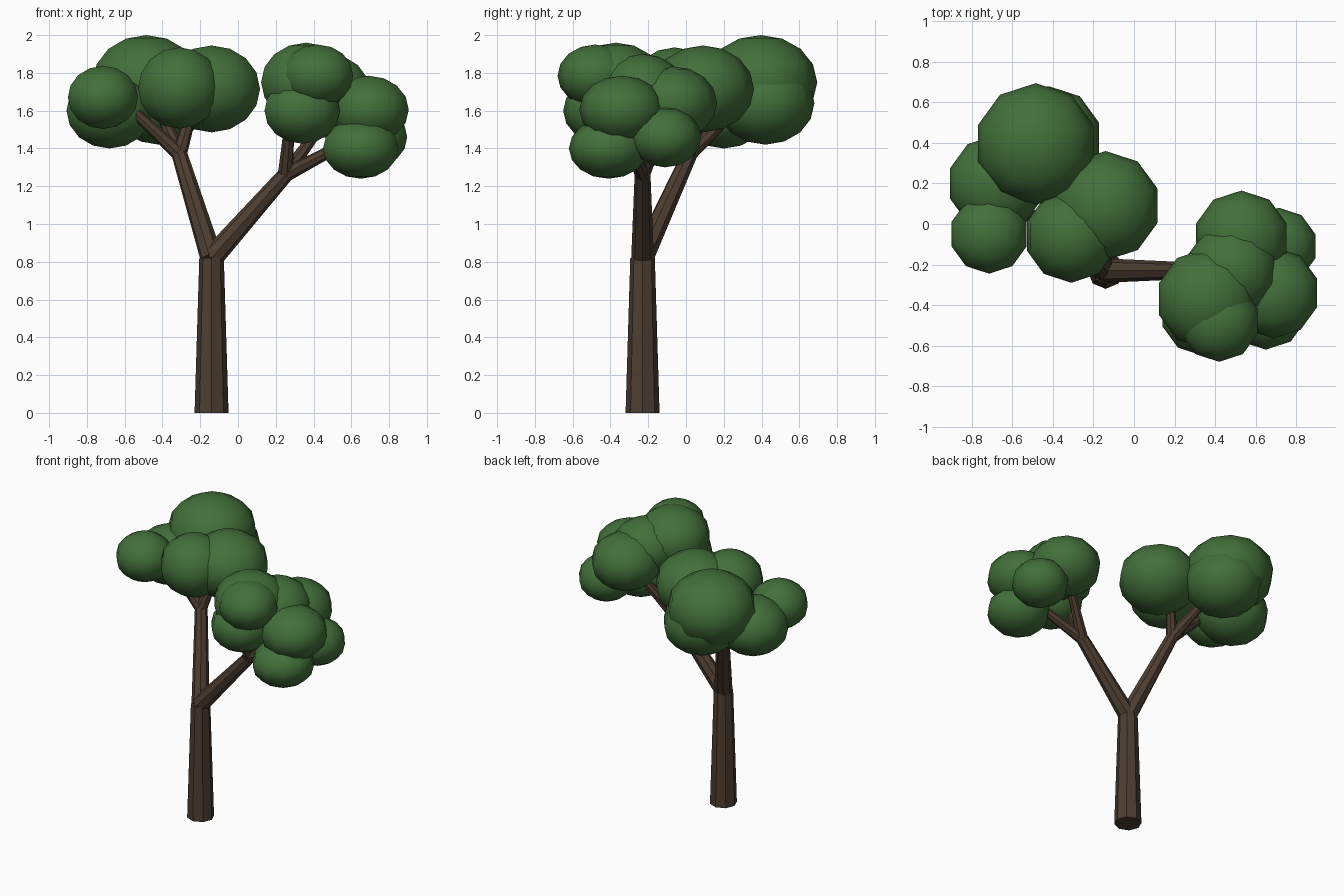
import bpy
from mathutils import Vector

if "Cube" in bpy.data.objects:
    bpy.data.objects.remove(bpy.data.objects["Cube"])


def material(name, color):
    m = bpy.data.materials.new(name)
    m.diffuse_color = color
    m.use_nodes = True
    m.node_tree.nodes["Principled BSDF"].inputs["Base Color"].default_value = m.diffuse_color
    return m


bark = material("bark", (0.075, 0.047, 0.03, 1))
leaf = material("leaf_green", (0.055, 0.16, 0.042, 1))


def limb(name, a, b, r1, r2):
    """Tapered eight-sided limb from a to b."""
    a, b = Vector(a), Vector(b)
    d = b - a
    bpy.ops.mesh.primitive_cone_add(vertices=8, radius1=r1, radius2=r2, depth=d.length,
                                    location=(a + b) / 2,
                                    rotation=d.to_track_quat('Z', 'Y').to_euler())
    o = bpy.context.object
    o.name = name
    o.data.materials.append(bark)


def puff(name, x, y, z, r, rz):
    """Squashed low-poly leaf ball."""
    bpy.ops.mesh.primitive_uv_sphere_add(segments=10, ring_count=8, radius=1, location=(x, y, z))
    o = bpy.context.object
    o.name = name
    o.scale = (r, r, rz)
    o.data.materials.append(leaf)
    bpy.ops.object.shade_smooth()


# Trunk and the two main branches
crotch = (-0.14, -0.23, 0.82)
left_fork = (-0.31, 0.02, 1.37)
right_fork = (0.25, -0.23, 1.26)
limb("trunk", (-0.14, -0.23, 0), crotch, 0.09, 0.065)
limb("left_branch", crotch, left_fork, 0.06, 0.042)
limb("right_branch", crotch, right_fork, 0.06, 0.042)

# Twigs that run into the leaves
for i, tip in enumerate([(-0.62, 0.05, 1.66), (-0.22, 0.10, 1.68), (-0.44, 0.32, 1.66)]):
    limb(f"left_twig_{i}", left_fork, tip, 0.04, 0.024)
for i, tip in enumerate([(0.28, -0.38, 1.62), (0.65, -0.32, 1.47), (0.50, -0.09, 1.60)]):
    limb(f"right_twig_{i}", right_fork, tip, 0.04, 0.024)

# Left leaf cluster: x, y, z, radius, half height
left = [
    (-0.485, 0.395, 1.75, 0.30, 0.25),
    (-0.42, 0.42, 1.64, 0.26, 0.22),
    (-0.14, 0.09, 1.715, 0.27, 0.23),
    (-0.31, -0.06, 1.72, 0.23, 0.215),
    (-0.715, -0.05, 1.67, 0.195, 0.167),
    (-0.68, 0.20, 1.60, 0.24, 0.20),
]
# Right leaf cluster
right = [
    (0.36, -0.37, 1.75, 0.25, 0.21),
    (0.42, -0.48, 1.785, 0.20, 0.165),
    (0.34, -0.44, 1.60, 0.21, 0.175),
    (0.69, -0.34, 1.605, 0.225, 0.18),
    (0.65, -0.41, 1.40, 0.21, 0.16),
    (0.53, -0.07, 1.64, 0.235, 0.195),
    (0.48, -0.23, 1.70, 0.23, 0.20),
    (0.715, -0.11, 1.46, 0.19, 0.16),
]
for side, balls in (("left", left), ("right", right)):
    for i, p in enumerate(balls):
        puff(f"{side}_leaves_{i}", *p)
